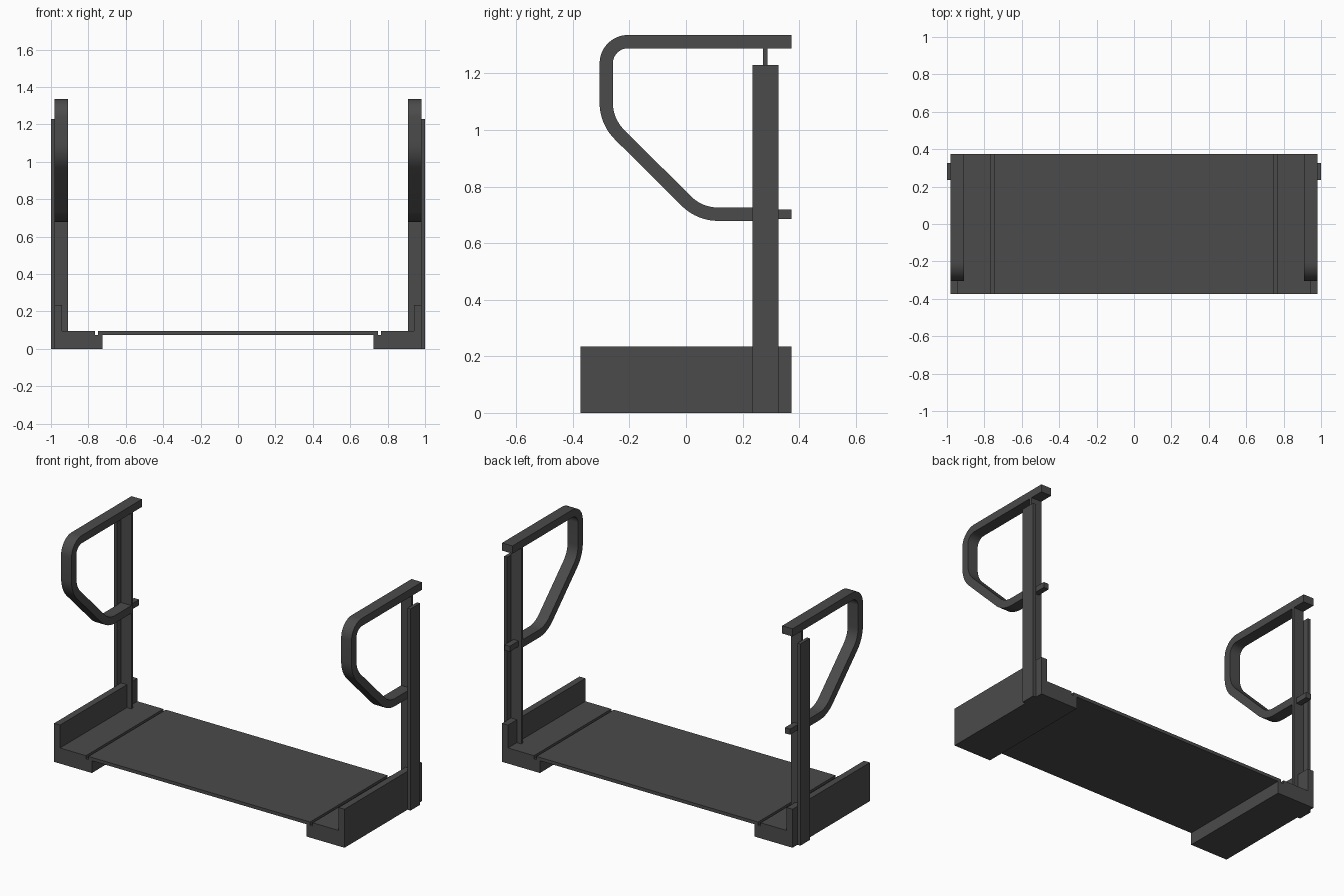
import bpy, bmesh, math
from mathutils import Vector

cube = bpy.data.objects.get("Cube")
if cube:
    bpy.data.objects.remove(cube, do_unlink=True)

STEEL = (0.07, 0.07, 0.07, 1)
steel = bpy.data.materials.new("dark grey steel")
steel.use_nodes = True
steel.diffuse_color = STEEL
steel.node_tree.nodes["Principled BSDF"].inputs["Base Color"].default_value = STEEL

DEPTH = 0.373             # half depth of the platform
RAIL_X = (0.91, 0.98)     # width of handrail and post web
BAR = 0.0235              # half thickness of the handrail
POST_Y = 0.28


def finish(name, bm, smooth=False):
    bmesh.ops.recalc_face_normals(bm, faces=bm.faces)
    mesh = bpy.data.meshes.new(name)
    bm.to_mesh(mesh)
    bm.free()
    mesh.materials.append(steel)
    obj = bpy.data.objects.new(name, mesh)
    bpy.context.collection.objects.link(obj)
    if smooth:
        bpy.ops.object.select_all(action='DESELECT')
        obj.select_set(True)
        bpy.context.view_layer.objects.active = obj
        bpy.ops.object.shade_smooth_by_angle(angle=math.radians(35))
    return obj


def box(name, xs, ys, zs, side=1):
    bm = bmesh.new()
    bmesh.ops.create_cube(bm, size=1)
    for v in bm.verts:
        v.co = [r[0] if c < 0 else r[1] for c, r in zip(v.co, (xs, ys, zs))]
        v.co.x *= side
    return finish(name, bm)


def prism(name, profile, side):
    """Extrude an x-z profile over the full platform depth."""
    bm = bmesh.new()
    face = bm.faces.new([bm.verts.new((side * x, -DEPTH, z)) for x, z in profile])
    new = bmesh.ops.extrude_face_region(bm, geom=[face])["geom"]
    bmesh.ops.translate(bm, vec=(0, 2 * DEPTH, 0),
                        verts=[v for v in new if isinstance(v, bmesh.types.BMVert)])
    return finish(name, bm)


def rounded_path(corners, steps=10):
    """Corners are (y, z, radius); returns centre points with their left normals."""
    pts = [Vector(c[:2]) for c in corners]
    perp = lambda d: Vector((-d.y, d.x))
    path = [(pts[0], perp((pts[1] - pts[0]).normalized()))]
    for i in range(1, len(pts) - 1):
        d0 = (pts[i] - pts[i - 1]).normalized()
        d1 = (pts[i + 1] - pts[i]).normalized()
        turn = d0.angle_signed(d1) * -1      # counter-clockwise positive
        radius = corners[i][2]
        sign = math.copysign(1, turn)
        start = pts[i] - d0 * radius * math.tan(abs(turn) / 2)
        centre = start + perp(d0) * radius * sign
        for k in range(steps + 1):
            a = turn * k / steps
            n = perp(d0)
            n = Vector((n.x * math.cos(a) - n.y * math.sin(a),
                        n.x * math.sin(a) + n.y * math.cos(a)))
            path.append((centre - n * radius * sign, n))
    path.append((pts[-1], perp((pts[-1] - pts[-2]).normalized())))
    return path


def handrail(name, side):
    corners = [(DEPTH, 1.312, 0), (-0.282, 1.312, 0.077), (-0.282, 1.03, 0.16),
               (0.048, 0.702, 0.16), (POST_Y, 0.702, 0)]
    bm = bmesh.new()
    rings = []
    for p, n in rounded_path(corners):
        a, b = p + n * BAR, p - n * BAR
        rings.append([bm.verts.new((side * x, q.x, q.y)) for x, q in
                      ((RAIL_X[0], a), (RAIL_X[1], a), (RAIL_X[1], b), (RAIL_X[0], b))])
    for r, s in zip(rings, rings[1:]):
        for k in range(4):
            j = (k + 1) % 4
            bm.faces.new((r[k], r[j], s[j], s[k]))
    bm.faces.new(rings[0])
    bm.faces.new(rings[-1])
    return finish(name, bm, smooth=True)


# Deck resting on the ledges of the two side bases
box("deck", (-0.748, 0.748), (-DEPTH, DEPTH), (0.075, 0.095))

base_profile = [(0.725, 0), (0.98, 0), (0.98, 0.235), (0.94, 0.235),
                (0.94, 0.095), (0.765, 0.095), (0.765, 0.075), (0.725, 0.075)]

for label, side in (("left", 1), ("right", -1)):
    # Base with raised outer kerb
    prism(label + "_base", base_profile, side)
    # T-section post: outer flange and inner web
    box(label + "_post_flange", (0.98, 1.0), (0.235, 0.326), (0, 1.23), side)
    box(label + "_post_web", RAIL_X, (POST_Y - 0.008, POST_Y + 0.008), (0.09, 1.29), side)
    # Looped handrail and the short peg behind the post
    handrail(label + "_handrail", side)
    box(label + "_peg", (0.928, 0.963), (POST_Y, DEPTH), (0.685, 0.719), side)
